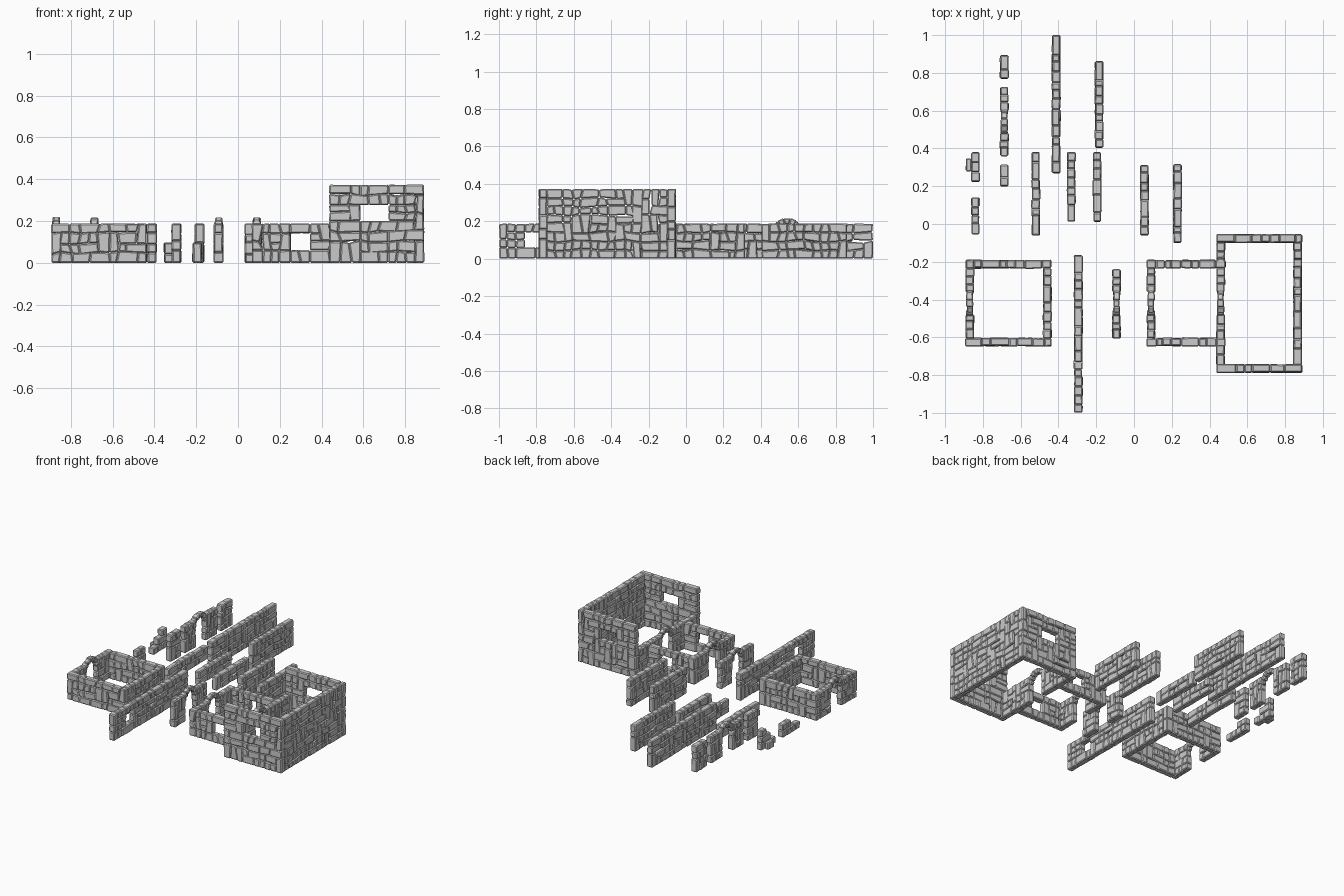
import bpy, bmesh, math, random
from mathutils import Vector

if "Cube" in bpy.data.objects:
    bpy.data.objects.remove(bpy.data.objects["Cube"])

random.seed(7)
R = random.uniform
T = 0.044          # wall thickness
LOW, FULL, TALL = 0.095, 0.187, 0.372


def finish(bm, name, bevel=0.0055):
    """Chip every stone edge and make the object."""
    bmesh.ops.recalc_face_normals(bm, faces=bm.faces)
    bmesh.ops.bevel(bm, geom=bm.edges[:], offset=bevel, segments=1,
                    affect='EDGES', clamp_overlap=True)
    me = bpy.data.meshes.new(name)
    bm.to_mesh(me)
    bm.free()
    ob = bpy.data.objects.new(name, me)
    bpy.context.collection.objects.link(ob)
    return ob


def stone(bm, quad, to3d, t):
    """One block: a quad in the wall plane, extruded through the wall."""
    lo, hi = -t / 2 + R(-.002, .003), t / 2 + R(-.003, .002)
    f = [bm.verts.new(to3d(u, z, lo + R(-.001, .001))) for u, z in quad]
    b = [bm.verts.new(to3d(u, z, hi + R(-.001, .001))) for u, z in quad]
    bm.faces.new(f)
    bm.faces.new(b[::-1])
    for i in range(4):
        j = (i + 1) % 4
        bm.faces.new((f[i], b[i], b[j], f[j]))


def lines(end, cuts, step=0.047):
    """Course lines that also land on the opening edges."""
    pts = sorted({0.0, end} | {round(c, 4) for c in cuts if 0 < c < end})
    out = []
    for p, q in zip(pts, pts[1:]):
        n = max(1, round((q - p) / step))
        out += [p + (q - p) * i / n for i in range(n)]
    return out + [end], set(pts)


def wall(name, a, b, h=FULL, holes=(), doors=(), t=T):
    """Stone wall from a to b. holes: (u0, u1, z0, z1). doors: arch centres along u."""
    a, b = Vector((*a, 0)), Vector((*b, 0))
    d = (b - a).normalized()
    n = Vector((-d.y, d.x, 0))

    def to3d(u, z, w):
        return a + d * u + n * w + Vector((0, 0, z))

    holes = list(holes) + [(c - .06, c + .06, 0, h) for c in doors]
    us, upin = lines((b - a).length, [u for o in holes for u in o[:2]])
    zs, zpin = lines(h, [z for o in holes for z in o[2:]])
    P = {}
    for i, u in enumerate(us):
        for k, z in enumerate(zs):
            ju = .002 if u in upin else .010
            jz = 0 if z == 0 else .002 if z in zpin else .008
            P[i, k] = (u + R(-ju, ju), z + R(-jz, jz))
    free = set()
    for i in range(len(us) - 1):
        for k in range(len(zs) - 1):
            u, z = (us[i] + us[i + 1]) / 2, (zs[k] + zs[k + 1]) / 2
            if not any(o[0] < u < o[1] and o[2] < z < o[3] for o in holes):
                free.add((i, k))
    bm = bmesh.new()
    for i, k in sorted(free):
        if (i, k) not in free:
            continue
        di = dk = 1
        r = random.random()
        if r < .3 and (i + 1, k) in free:
            di = 2
        elif r < .5 and (i, k + 1) in free:
            dk = 2
        free -= {(i + x, k + y) for x in range(di) for y in range(dk)}
        stone(bm, [P[i, k], P[i + di, k], P[i + di, k + dk], P[i, k + dk]], to3d, t)
    # wedge stones of each door arch
    for c in doors:
        for s in range(7):
            a0, a1 = math.pi * s / 7, math.pi * (s + 1) / 7
            ro = .085 + R(-.002, .002)
            stone(bm, [(c + r * math.cos(g), .135 + r * math.sin(g))
                       for r, g in ((.052, a0), (ro, a0), (ro, a1), (.052, a1))],
                  to3d, t * .85)
    return finish(bm, name)


def y_wall(name, x, y0, y1, h=FULL, holes=(), doors=(), t=T):
    """Wall running along y; openings given in world y."""
    return wall(name, (x, y0), (x, y1), h,
                [(p - y0, q - y0, z0, z1) for p, q, z0, z1 in holes],
                [c - y0 for c in doors], t)


def x_wall(name, y, x0, x1, h=FULL, holes=()):
    return wall(name, (x0, y), (x1, y), h,
                [(p - x0, q - x0, z0, z1) for p, q, z0, z1 in holes])


# small square room with arched door
for tag, y in (("front", -.625), ("back", -.213)):
    x_wall("small_room_" + tag, y, -.892, -.437)
y_wall("small_room_door_side", -.869, -.605, -.233, doors=[-.42])
y_wall("small_room_right", -.459, -.605, -.233)

# annex with windows front and back
for tag, y in (("front", -.625), ("back", -.213)):
    x_wall("annex_" + tag, y, .067, .485, holes=[(.25, .345, .06, .14)])
y_wall("annex_door_side", .09, -.605, -.233, doors=[-.42])

# tall hall, low wall with arch towards the annex
for tag, y in (("front", -.765), ("back", -.077)):
    x_wall("hall_" + tag, y, .437, .89, TALL, [(.585, .72, .2, .277)])
y_wall("hall_right", .866, -.745, -.097, TALL)
y_wall("hall_door_side", .459, -.745, -.097, doors=[-.42])

# free-standing full-height walls
y_wall("long_window_wall", -.295, -.998, -.165, holes=[(-.86, -.77, .06, .14)])
y_wall("long_wall", -.412, .27, .998)
y_wall("medium_wall", -.185, .405, .86)
y_wall("short_wall", .055, -.06, .31)
y_wall("short_wall_right", .23, -.1, .315)

# free-standing arched doorways and pillars
y_wall("front_doorway", -.093, -.605, -.24, doors=[-.42])
y_wall("rear_doorway", -.687, .36, .725, doors=[.54])
y_wall("rear_pillar", -.687, .77, .892)
y_wall("middle_pillar", -.687, .2, .312)

# half-height walls
for tag, x, y0 in (("left", -.52, -.06), ("middle", -.332, .012), ("right", -.195, .012)):
    y_wall("low_wall_" + tag, x, y0, .38, LOW)

# broken wall ends with stepped stones
y_wall("broken_wall_front", -.84, -.055, .14, LOW, [(-.06, .045, .048, LOW)])
y_wall("broken_wall_rear", -.84, .225, .38, .14,
       [(.22, .275, .048, .14), (.275, .325, .095, .14)])
y_wall("fallen_stone", -.876, .28, .345, .05, t=.03)
